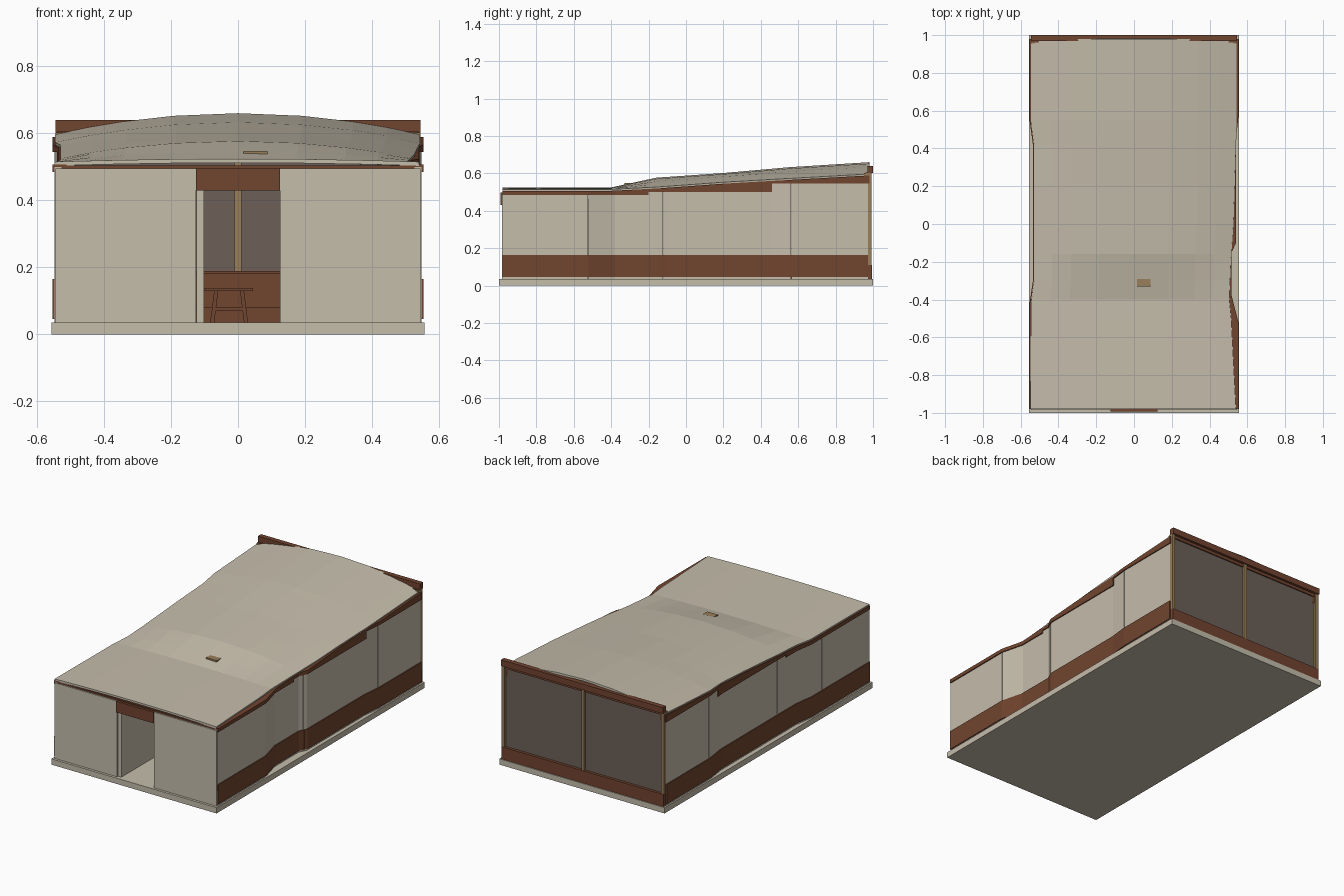
import bpy, bmesh
from mathutils import Vector

cube = bpy.data.objects.get("Cube")
if cube:
    bpy.data.objects.remove(cube, do_unlink=True)


def material(name, rgb):
    m = bpy.data.materials.new(name)
    m.use_nodes = True
    m.diffuse_color = (*rgb, 1)
    m.node_tree.nodes["Principled BSDF"].inputs["Base Color"].default_value = (*rgb, 1)
    return m


CREAM = material("cream plaster", (0.56, 0.51, 0.41))
BROWN = material("red brown timber", (0.165, 0.058, 0.028))
GLASS = material("smoked glass", (0.15, 0.115, 0.095))
TAN = material("tan timber", (0.32, 0.21, 0.10))


def finish(name, bm, mat):
    bmesh.ops.recalc_face_normals(bm, faces=bm.faces)
    mesh = bpy.data.meshes.new(name)
    bm.to_mesh(mesh)
    bm.free()
    mesh.materials.append(mat)
    ob = bpy.data.objects.new(name, mesh)
    bpy.context.collection.objects.link(ob)
    return ob


def box(name, x, y, z, mat):
    bm = bmesh.new()
    bmesh.ops.create_cube(bm, size=1)
    for v in bm.verts:
        v.co = Vector(r[0] + (c + 0.5) * (r[1] - r[0]) for c, r in zip(v.co, (x, y, z)))
    return finish(name, bm, mat)


def lerp(points, t):
    """Piecewise linear lookup through (position, value) pairs."""
    if t <= points[0][0]:
        return points[0][1]
    for (a, va), (b, vb) in zip(points, points[1:]):
        if t <= b:
            return va + (vb - va) * (t - a) / (b - a)
    return points[-1][1]


# Plan lines of the wavy side walls and of the roof edges; heights along the roof
WALL = {
    1: [(-.98, .553), (-.52, .553), (-.38, .517), (-.15, .517), (-.10, .54),
        (.45, .54), (.57, .553), (.98, .553)],
    -1: [(-.98, .553), (-.42, .553), (-.30, .535), (.42, .535), (.55, .553), (.98, .553)],
}
EDGE = {
    1: [(-.98, .54), (-.5, .515), (-.4, .505), (-.2, .513), (0, .527), (.5, .543), (.98, .543)],
    -1: [(-.98, .548), (-.42, .546), (-.3, .53), (.42, .53), (.55, .546), (.98, .546)],
}
EAVE = [(-.98, .515), (-.4, .515), (-.16, .527), (.2, .553), (.55, .573), (.98, .597)]
RIDGE = [(-.98, .524), (-.4, .525), (-.16, .577), (.2, .602), (.55, .633), (.98, .66)]


def ribbon(name, side, y0, y1, inset, thick, low, top, mat):
    """Upright strip that follows a side wall; top is a function of y."""
    breaks = [p[0] for p in WALL[side] + EAVE if y0 < p[0] < y1]
    bm = bmesh.new()
    rings = []
    for y in sorted({y0, y1, *breaks}):
        x = lerp(WALL[side], y) - inset
        section = [(x, low), (x, top(y)), (x - thick, top(y)), (x - thick, low)]
        rings.append([bm.verts.new((side * a, y, z)) for a, z in section])
    for r, s in zip(rings, rings[1:]):
        for i in range(4):
            j = (i + 1) % 4
            bm.faces.new((r[i], r[j], s[j], s[i]))
    bm.faces.new(rings[0])
    bm.faces.new(rings[-1])
    return finish(name, bm, mat)


# Floor slab
box("floor_slab", (-.556, .556), (-1, 1), (0, .035), CREAM)

# Side walls in panels, with a skirting band and a stepped trim under the roof
for side, label in ((1, "left"), (-1, "right")):
    joints = [-.98, -.52, -.12, .565, .975]
    for n, (a, b) in enumerate(zip(joints, joints[1:]), 1):
        ribbon(f"{label}_wall_panel_{n}", side, a, b - .003, .006, .02, .035,
               lambda y: lerp(EAVE, y) - .015, CREAM)
        ribbon(f"{label}_skirting_{n}", side, a, b - .001, 0, .012, .046,
               lambda y: .165, BROWN)
    steps = [(-.98, -.2, .485), (-.2, .46, .5), (.46, .98, .545)]
    for n, (a, b, low) in enumerate(steps, 1):
        ribbon(f"{label}_roof_trim_{n}", side, a, b, 0, .042, low,
               lambda y: lerp(EAVE, y) - .008, BROWN)

# Front wall with its doorway
box("front_wall_right", (-.545, -.125), (-.985, -.96), (.035, .495), CREAM)
box("front_wall_left", (.125, .545), (-.985, -.96), (.035, .495), CREAM)
box("entry_partition", (-.124, -.102), (-.975, -.5), (.035, .46), CREAM)
box("door_header", (-.125, .125), (-.992, -.96), (.43, .497), BROWN)
box("front_roof_trim", (-.54, .54), (-.978, -.95), (.495, .504), BROWN)

# Vaulted roof, rising toward the back
bm = bmesh.new()
ys = sorted({p[0] for p in EAVE + EDGE[1] + EDGE[-1]})
cols = [-1, -.82, -.63, -.35, 0, .35, .63, .82, 1]
grid = []
for y in ys:
    eave, ridge = lerp(EAVE, y), lerp(RIDGE, y)
    grid.append([bm.verts.new((c * lerp(EDGE[1 if c > 0 else -1], y), y,
                               eave + (ridge - eave) * (1 - c * c))) for c in cols])
for r, s in zip(grid, grid[1:]):
    for i in range(len(cols) - 1):
        bm.faces.new((r[i], r[i + 1], s[i + 1], s[i]))
roof = finish("roof", bm, CREAM)
if roof.data.polygons[0].normal.z < 0:
    roof.data.flip_normals()
solid = roof.modifiers.new("thickness", "SOLIDIFY")
solid.thickness = .012
solid.offset = -1
box("roof_vent", (.017, .088), (-.33, -.29), (.53, .548), TAN)

# Back window wall
box("back_sill", (-.545, .545), (.955, .995), (.035, .11), BROWN)
box("back_glass", (-.54, .54), (.965, .978), (.10, .60), GLASS)
box("back_head", (-.54, .54), (.96, .985), (.585, .605), BROWN)
box("back_fascia", (-.545, .545), (.97, 1), (.603, .64), BROWN)
for x, label in ((-.535, "right"), (0, "middle"), (.535, "left")):
    box(f"{label}_window_post", (x - .01, x + .01), (.955, .992), (.11, .603), TAN)

# Built-in bench below the window
box("bench_body", (-.5, .5), (.87, .955), (.035, .18), BROWN)
box("bench_top", (-.51, .51), (.86, .955), (.18, .19), BROWN)
box("bench_step", (-.5, .5), (.80, .87), (.035, .08), BROWN)

# Trestle table
box("table_top", (-.10, .045), (.3, .6), (.13, .138), BROWN)
for y, end in ((.34, "front"), (.56, "back")):
    for x, lean, label in ((-.065, -.012, "right"), (.012, .012, "left")):
        leg = box(f"{end}_{label}_table_leg", (x - .006, x + .006), (y - .008, y + .008),
                  (.035, .13), BROWN)
        for v in leg.data.vertices:
            if v.co.z < .08:
                v.co.x += lean
    box(f"{end}_table_rail", (-.07, .017), (y - .005, y + .005), (.07, .08), BROWN)
